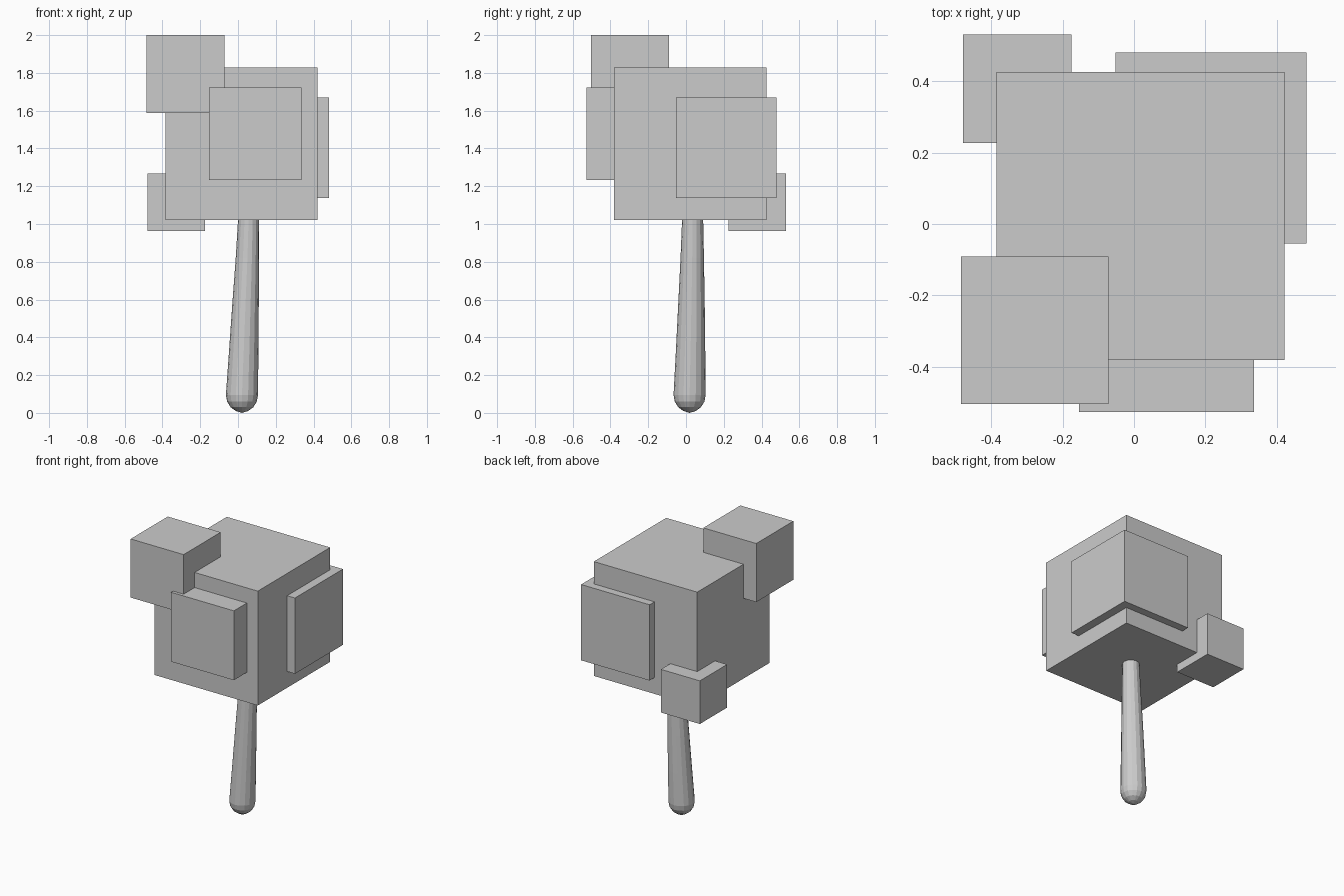
import bpy, bmesh, math
from mathutils import Vector

if "Cube" in bpy.data.objects:
    bpy.data.objects.remove(bpy.data.objects["Cube"])


def add_object(name, bm):
    bmesh.ops.recalc_face_normals(bm, faces=bm.faces)
    mesh = bpy.data.meshes.new(name)
    bm.to_mesh(mesh)
    bm.free()
    obj = bpy.data.objects.new(name, mesh)
    bpy.context.collection.objects.link(obj)
    return obj


def cube(name, centre, size):
    bm = bmesh.new()
    bmesh.ops.create_cube(bm, size=size)
    bmesh.ops.translate(bm, verts=bm.verts, vec=centre)
    return add_object(name, bm)


# Foliage: one large cube with four smaller cubes sunk into it
cube("foliage_main", (0.018, 0.022, 1.425), 0.806)
cube("foliage_top", (-0.278, -0.297, 1.794), 0.413)
cube("foliage_front", (0.091, -0.281, 1.477), 0.489)
cube("foliage_right", (0.215, 0.213, 1.404), 0.534)
cube("foliage_back", (-0.327, 0.378, 1.116), 0.304)


# Trunk: tapered, slightly leaning rings (x, y, z, radius) with a rounded foot
SIDES = 16
R, FOOT = 0.085, (0.021, 0.019)
rings = []
for i in range(1, 5):
    a = math.radians(90 * i / 4)
    rings.append((*FOOT, 0.003 + 0.092 * (1 - math.cos(a)), R * math.sin(a)))
rings += [(0.030, 0.024, 0.32, 0.078),
          (0.040, 0.029, 0.58, 0.070),
          (0.050, 0.033, 0.82, 0.062),
          (0.056, 0.035, 1.02, 0.056),
          (0.056, 0.035, 1.30, 0.052),
          (0.056, 0.035, 1.34, 0.030)]

bm = bmesh.new()
loops = []
for x, y, z, r in rings:
    loops.append([bm.verts.new(Vector((x + r * math.cos(t), y + r * math.sin(t), z)))
                  for t in (2 * math.pi * k / SIDES for k in range(SIDES))])
for low, high in zip(loops, loops[1:]):
    for k in range(SIDES):
        n = (k + 1) % SIDES
        bm.faces.new((low[k], low[n], high[n], high[k]))

# Close both ends with fans
for loop, z in ((loops[0], 0.0), (loops[-1], 1.35)):
    tip = bm.verts.new((sum(v.co.x for v in loop) / SIDES,
                        sum(v.co.y for v in loop) / SIDES, z))
    for k in range(SIDES):
        bm.faces.new((loop[k], loop[(k + 1) % SIDES], tip))
add_object("trunk", bm)
